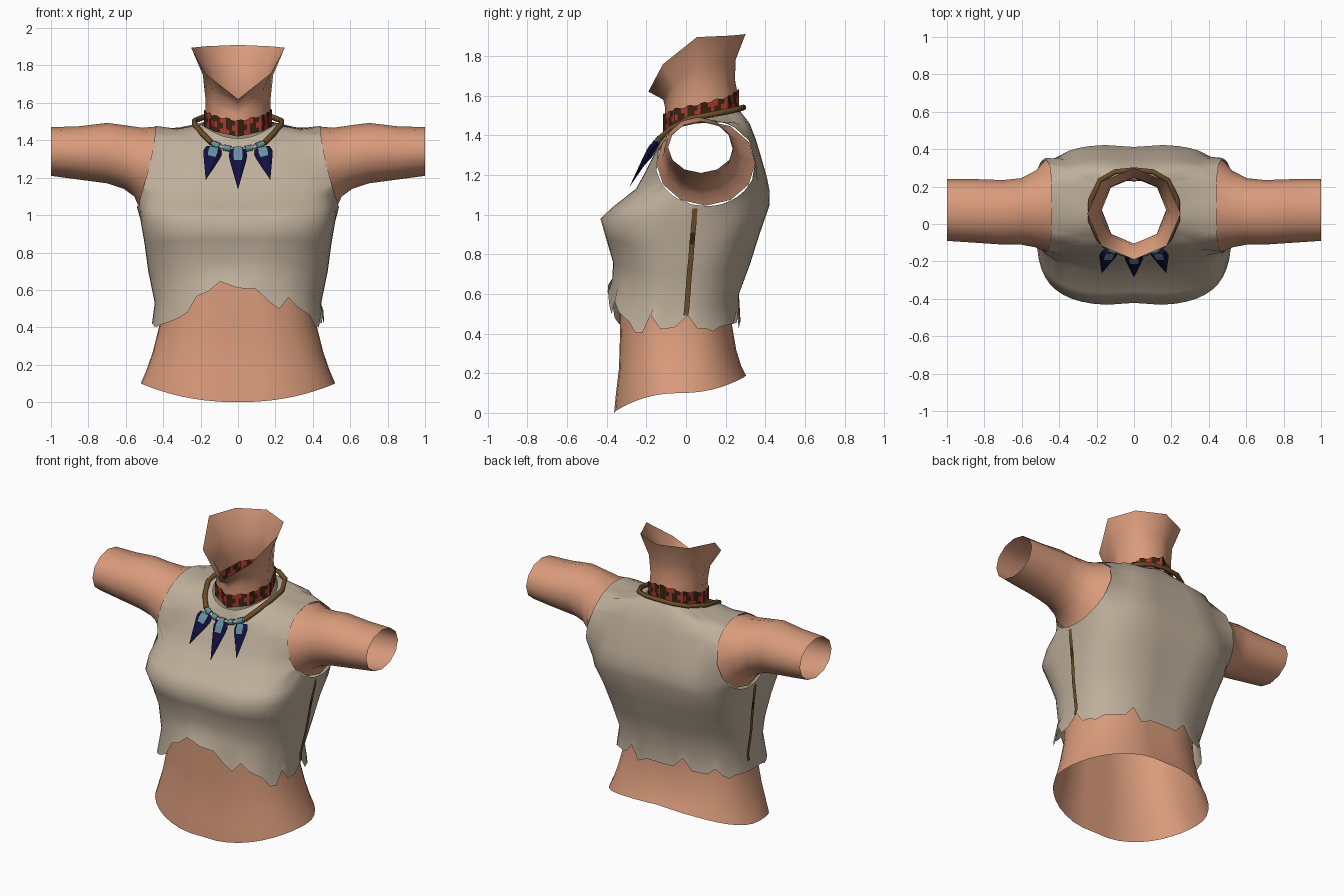
import bpy, bmesh, math
from mathutils import Vector

cube = bpy.data.objects.get("Cube")
if cube:
    bpy.data.objects.remove(cube, do_unlink=True)


def material(name, r, g, b):
    m = bpy.data.materials.new(name)
    m.use_nodes = True
    m.diffuse_color = (r, g, b, 1)
    m.node_tree.nodes["Principled BSDF"].inputs["Base Color"].default_value = (r, g, b, 1)
    return m


skin = material("skin", .70, .33, .20)
cloth = material("cloth", .52, .43, .33)
red = material("red_band", .42, .04, .03)
dark = material("dark_brown", .04, .018, .005)
brown = material("cord_brown", .15, .075, .022)
navy = material("navy", .006, .005, .055)
teal = material("teal", .13, .28, .35)


def finish(name, bm, mats, smooth=True):
    bmesh.ops.recalc_face_normals(bm, faces=bm.faces)
    me = bpy.data.meshes.new(name)
    bm.to_mesh(me)
    bm.free()
    for m in mats:
        me.materials.append(m)
    for p in me.polygons:
        p.use_smooth = smooth
    ob = bpy.data.objects.new(name, me)
    bpy.context.collection.objects.link(ob)


def bridge(bm, rings, closed=True):
    """Join successive rows of points with quads."""
    rows = [[bm.verts.new(p) for p in ring] for ring in rings]
    n = len(rows[0])
    for a, b in zip(rows, rows[1:]):
        for j in range(n if closed else n - 1):
            k = (j + 1) % n
            bm.faces.new((a[j], a[k], b[k], b[j]))
    return rows


def oval(n, zf, zs, zb, hw, yf, yb, e=2.0, groove=0.0):
    """Superellipse ring with its own front, side and back heights."""
    pts = []
    for j in range(n):
        a = math.tau * j / n
        c, s = math.cos(a), math.sin(a)
        x = hw * math.copysign(abs(c) ** (2 / e), c)
        y = (yf + yb) / 2 + (yb - yf) / 2 * math.copysign(abs(s) ** (2 / e), s)
        y -= math.copysign(groove, s) * math.exp(-(x / .09) ** 2)
        z = zs + ((zb if s > 0 else zf) - zs) * s * s
        pts.append(Vector((x, y, z)))
    return pts


# Bare midriff, open at both ends
bm = bmesh.new()
bridge(bm, [oval(40, *r, groove=.012) for r in (
    (0, .10, .19, .52, -.37, .31, 2.2),
    (.10, .17, .24, .49, -.36, .285, 2.3),
    (.22, .27, .32, .455, -.345, .26, 2.4),
    (.40, .41, .44, .42, -.34, .24, 2.4),
    (.56, .52, .56, .41, -.345, .24, 2.4),
    (.70, .62, .66, .42, -.34, .25, 2.4))])
finish("midriff", bm, [skin])

# Sleeveless top with torn hem
N = 48
hem = oval(N, .61, .42, .46, .46, -.395, .275, 2.6)
tears = {0: .01, 1: .07, 4: -.02, 9: .06, 10: -.03, 14: .07, 18: .04, 20: -.02,
         26: -.02, 27: -.03, 28: -.03, 29: -.04, 30: -.05, 31: -.06, 32: -.06, 35: .04,
         38: -.05, 39: -.07, 40: .02, 44: -.04, 45: -.03, 46: .07}
for j, p in enumerate(hem):
    p.z -= (.03 if j > N // 2 else 0) * math.sin(2 * math.tau * j / N) ** 2
    p.z += tears.get(j, 0)
rings = [hem] + [oval(N, *r, groove=.013) for r in (
    (.68, .53, .60, .445, -.38, .275, 2.4),
    (.76, .70, .75, .48, -.375, .33, 2.4),
    (.87, .85, .90, .50, -.405, .375, 2.8),
    (.98, .96, 1.05, .52, -.435, .425, 3.2),
    (1.04, 1.03, 1.12, .53, -.37, .425, 3.3),
    (1.13, 1.12, 1.19, .52, -.255, .41, 3.3),
    (1.21, 1.23, 1.28, .485, -.21, .385, 3.3),
    (1.29, 1.36, 1.38, .46, -.17, .355, 3.2),
    (1.34, 1.475, 1.46, .45, -.145, .325, 2.8),
    (1.365, 1.45, 1.50, .34, -.135, .30, 2.4),
    (1.41, 1.485, 1.54, .195, -.12, .27, 2.0))]
bm = bmesh.new()
bridge(bm, rings)

# Armholes: remove the side wall, then draw its rim out to a slanted oval
HY, HZ, RY, RZ = .10, 1.26, .253, .218


def rim_x(z):
    return .44 + .1 * max(0, (HZ + RZ - z) / (2 * RZ)) ** 1.5


def hole_distance(p):
    return math.hypot((p.y - HY) / RY, (p.z - HZ) / RZ)


centres = [(f, f.calc_center_median()) for f in bm.faces]
bmesh.ops.delete(bm, geom=[f for f, c in centres if abs(c.x) > .36 and hole_distance(c) < 1.25],
                 context="FACES")
rim = [e for e in bm.edges if e.is_boundary
       and all(abs(v.co.x) > .22 and v.co.z > .9 for v in e.verts)]
inner = list({v for e in rim for v in e.verts})
new = bmesh.ops.extrude_edge_only(bm, edges=rim)["geom"]
for v in (g for g in new if isinstance(g, bmesh.types.BMVert)):
    d = hole_distance(v.co)
    v.co.y, v.co.z = HY + (v.co.y - HY) / d, HZ + (v.co.z - HZ) / d
    v.co.x = math.copysign(rim_x(v.co.z), v.co.x)
for _ in range(2):
    bmesh.ops.smooth_vert(bm, verts=inner, factor=.4,
                          use_axis_x=True, use_axis_y=True, use_axis_z=True)
finish("torn_top", bm, [cloth])

# Arms, open at both ends
for side, label in ((1, "left"), (-1, "right")):
    rings = []
    for x, y0, y1, z0, z1, lean in (
            (.43, -.15, .35, 1.045, 1.474, .10), (.51, -.125, .285, 1.10, 1.467, .045),
            (.60, -.11, .245, 1.14, 1.48, .01), (.70, -.11, .235, 1.17, 1.493, 0),
            (.85, -.10, .24, 1.19, 1.475, 0), (1, -.09, .24, 1.21, 1.47, 0)):
        ring = []
        for k in range(12):
            a = math.tau * k / 12
            c, s = math.cos(a), math.sin(a)
            ring.append((side * (x + lean * ((1 - s) / 2) ** 1.5),
                         (y0 + y1) / 2 + (y1 - y0) / 2 * c,
                         (z0 + z1) / 2 + (z1 - z0) / 2 * s))
        rings.append(ring)
    bm = bmesh.new()
    bridge(bm, rings)
    finish(label + "_arm", bm, [skin])

# Eight-sided neck flaring to the open jaw line, starting inside the choker
bm = bmesh.new()
bridge(bm, [oval(8, *r) for r in (
    (1.485, 1.54, 1.61, .172, -.107, .26),
    (1.54, 1.62, 1.68, .174, -.105, .247),
    (1.58, 1.75, 1.78, .188, -.115, .25),
    (1.62, 1.895, 1.91, .25, -.19, .30, 1.95))])
finish("neck", bm, [skin])

# Choker: red band with ragged dark bars
bm = bmesh.new()
rows = []
for h in (0, .025, .055, .08):
    corners = oval(8, 1.42 + h, 1.475 + h, 1.545 + h, .181, -.115, .267)
    rows.append([a.lerp(b, t / 8) for a, b in zip(corners, corners[1:] + corners[:1])
                 for t in range(8)])
for j, p in enumerate(rows[-1]):
    p.z += .008 if j % 4 < 2 else 0
bridge(bm, rows)
for i, f in enumerate(bm.faces):
    row, col = divmod(i, 64)
    bars = ((0, 1), (0, 1, 2), (0, 1), (1, 2))[(row + col // 4) % 4]
    f.material_index = int(col % 4 in bars)
finish("choker", bm, [red, dark], False)


def cord(name, pts, radius, mat):
    cu = bpy.data.curves.new(name, "CURVE")
    cu.dimensions = "3D"
    cu.bevel_depth = radius
    cu.bevel_resolution = 1
    cu.use_fill_caps = True
    sp = cu.splines.new("POLY")
    sp.points.add(len(pts) - 1)
    for q, p in zip(sp.points, pts):
        q.co = (*p, 1)
    cu.materials.append(mat)
    ob = bpy.data.objects.new(name, cu)
    bpy.context.collection.objects.link(ob)


# Necklace cord, front string and beads
half = [(.14, -.13, 1.385), (.19, -.075, 1.435), (.232, .02, 1.485), (.232, .13, 1.505),
        (.18, .235, 1.525), (.10, .28, 1.537), (0, .29, 1.54)]
cord("necklace_cord", half + [(-x, y, z) for x, y, z in half[-2::-1]], .015, brown)


def string_point(x):
    return Vector((x, -.16 + 1.5 * x * x, 1.352 + 1.7 * x * x))


cord("necklace_string", [string_point(.14 * t / 5) for t in range(-5, 6)], .011, cloth)
for i in range(-2, 3):
    x = i * .058
    cord("bead", [string_point(x - .018), string_point(x + .018)], .018, teal)

# Hanging fangs
for x, tip in ((-.13, (-.172, -.262, 1.19)), (0, (0, -.285, 1.14)), (.13, (.172, -.262, 1.19))):
    top = Vector((x, -.165 + abs(x) * .15, 1.35 + abs(x) * .06))
    tip = Vector(tip)
    axis = (tip - top).normalized()
    across = axis.cross(Vector((0, -1, 0))).normalized()
    out = axis.cross(across)
    rings = []
    for t, r in ((0, .042), (.14, .05), (.3, .043), (1, .001)):
        c = top.lerp(tip, t)
        rings.append([c + (across * math.cos(k * math.tau / 6) * r
                           + out * math.sin(k * math.tau / 6) * r * .4) for k in range(6)])
    bm = bmesh.new()
    rows = bridge(bm, rings)
    for i, f in enumerate(bm.faces):
        f.material_index = int(i in (1, 4, 7, 10))
    bm.faces.new(rows[0])
    finish("fang", bm, [navy, teal], False)

# Side seams laid on the cloth
for side, label in ((1, "left"), (-1, "right")):
    bm = bmesh.new()
    rows = [[(side * (x + .007), y + w, z) for w in (-.013, .013)] for x, y, z in (
        (.452, 0, .49), (.447, .004, .53), (.48, .017, .70), (.491, .025, .78),
        (.50, .03, .85), (.51, .035, .91), (.52, .04, .96), (.53, .045, 1.03))]
    bridge(bm, rows, False)
    for i, f in enumerate(bm.faces):
        f.material_index = int(i == 4)
    finish(label + "_seam", bm, [brown, dark])
